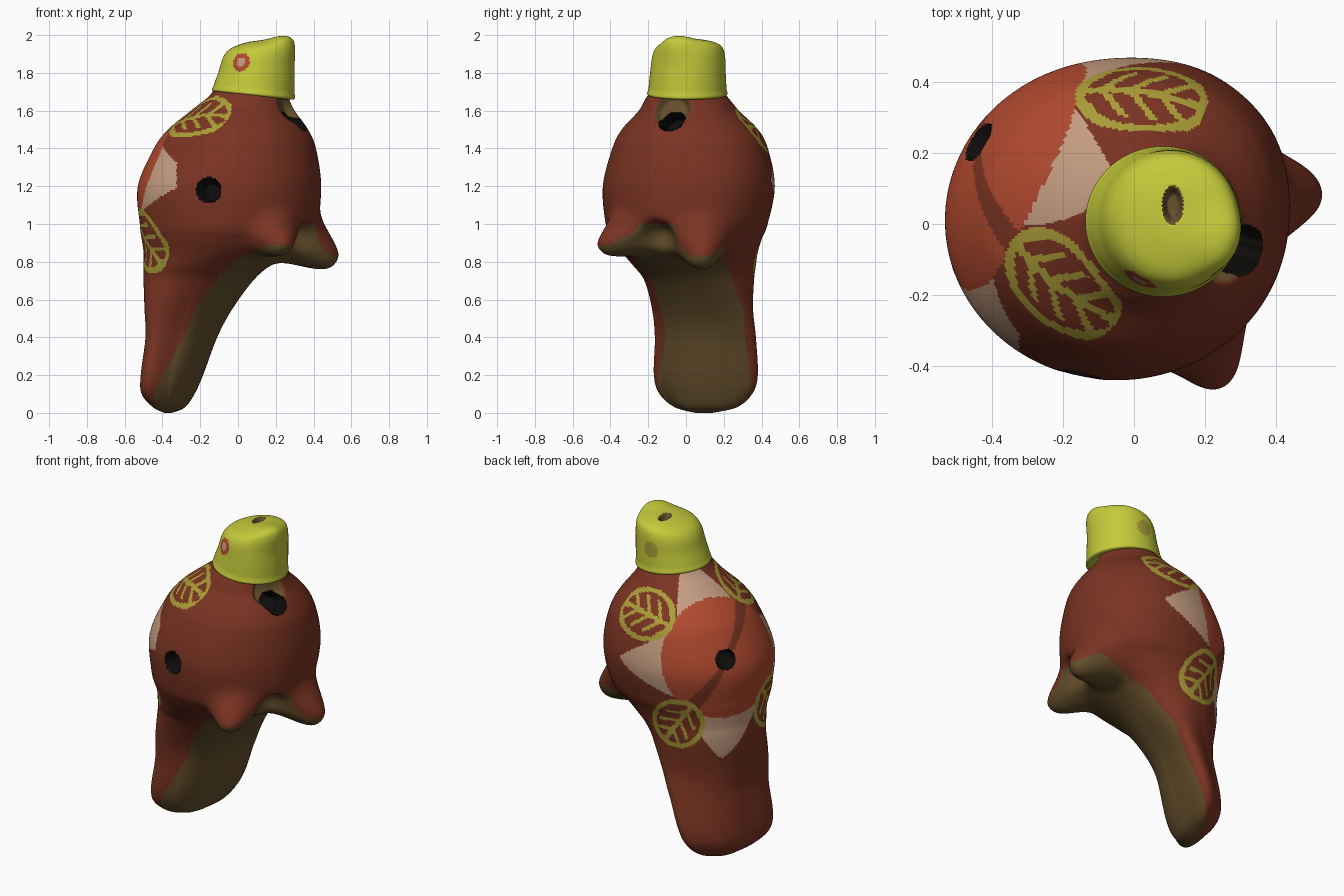
import bpy, bmesh, math
from mathutils import Vector

cube = bpy.data.objects.get("Cube")
if cube:
    bpy.data.objects.remove(cube)


def linear(c):
    c /= 255
    return c / 12.92 if c <= 0.04 else ((c + 0.055) / 1.055) ** 2.4


def material(name, *rgb):
    m = bpy.data.materials.new(name)
    m.use_nodes = True
    col = [linear(c) for c in rgb] + [1]
    m.diffuse_color = col
    node = next(n for n in m.node_tree.nodes if n.type == "BSDF_PRINCIPLED")
    node.inputs["Base Color"].default_value = col
    node.inputs["Roughness"].default_value = 0.7
    return m


MATERIALS = [
    material("red brown clay", 123, 52, 34),
    material("flower red", 178, 74, 47),
    material("petal beige", 198, 158, 130),
    material("leaf olive", 172, 157, 56),
    material("underside brown", 102, 79, 44),
    material("hole black", 14, 13, 12),
    material("head yellow", 197, 202, 58),
]
CLAY, RED, BEIGE, OLIVE, BROWN, BLACK, YELLOW = range(len(MATERIALS))


def smooth(t):
    t = max(0.0, min(1.0, t))
    return t * t * (3 - 2 * t)


def spline(p0, p1, p2, p3, t):
    """Catmull-Rom blend of four table rows."""
    return [0.5 * (2 * b + (c - a) * t + (2 * a - 5 * b + 4 * c - d) * t * t
                   + (3 * b - a - 3 * c + d) * t ** 3)
            for a, b, c, d in zip(p0, p1, p2, p3)]


def loft(rows, segments, step):
    """Closed skin through rows of (z, x low, x high, y low, y high)."""
    bm = bmesh.new()
    rings = []
    last = len(rows) - 1
    for i in range(last):
        quad = [rows[max(0, min(last, i + k))] for k in (-1, 0, 1, 2)]
        gap = max(abs(a - b) for a, b in zip(quad[1], quad[2]))
        count = max(2, math.ceil(gap / step))
        for j in range(count + (i == last - 1)):
            rings.append(spline(*quad, j / count))
    loops = []
    for z, xa, xb, ya, yb in rings:
        tail = 1 - smooth((z - 0.4) / 0.5)      # tail is boxier and turned
        power, phase = 1 - 0.2 * tail, 0.68 * tail
        loop = []
        for k in range(segments):
            t = math.tau * k / segments
            c, s = math.cos(t), math.sin(t + phase)
            c = math.copysign(abs(c) ** power, c)
            s = math.copysign(abs(s) ** power, s)
            loop.append(bm.verts.new(((xa + xb + (xb - xa) * c) / 2,
                                      (ya + yb + (yb - ya) * s) / 2, z)))
        loops.append(loop)
    for a, b in zip(loops, loops[1:]):
        for k in range(segments):
            n = (k + 1) % segments
            bm.faces.new((a[k], a[n], b[n], b[k]))
    bm.faces.new(loops[0][::-1])
    bm.faces.new(loops[-1])
    return bm


def pull(bm, base, shift, radius):
    """Drag a blunt bump out of the skin."""
    base, shift = Vector(base), Vector(shift)
    for v in bm.verts:
        v.co += shift * math.exp(-((v.co - base).length / radius) ** 3)


def snap(bm, point):
    """Nearest skin point and its normal."""
    point = Vector(point)
    v = min(bm.verts, key=lambda w: (w.co - point).length_squared)
    return v.co.copy(), v.normal.copy()


def dent(bm, centre, axis, radius, depth):
    for v in bm.verts:
        d = (v.co - centre).length / radius
        if d < 1:
            v.co -= axis * depth * smooth((1 - d) * 2.5)


def finish(bm, name):
    mesh = bpy.data.meshes.new(name)
    bm.to_mesh(mesh)
    bm.free()
    for m in MATERIALS:
        mesh.materials.append(m)
    obj = bpy.data.objects.new(name, mesh)
    bpy.context.collection.objects.link(obj)
    bpy.ops.object.select_all(action="DESELECT")
    obj.select_set(True)
    bpy.context.view_layer.objects.active = obj
    bpy.ops.object.shade_smooth_by_angle(angle=math.radians(50))


# Body with tail, flank bulge, two blunt feet and the hollow between them
body = loft([
    (0, -.39, -.35, .05, .14), (.03, -.45, -.28, -.06, .27), (.1, -.51, -.23, -.14, .35),
    (.2, -.515, -.185, -.17, .38), (.4, -.49, -.11, -.165, .37), (.55, -.495, -.03, -.18, .355),
    (.7, -.5, .08, -.22, .36), (.78, -.5, .17, -.28, .37), (.85, -.5, .28, -.34, .38),
    (.92, -.51, .36, -.39, .4), (1, -.52, .415, -.425, .43), (1.2, -.53, .435, -.44, .465),
    (1.4, -.445, .41, -.39, .43), (1.5, -.37, .37, -.34, .38), (1.6, -.25, .3, -.25, .28),
    (1.67, -.16, .268, -.21, .222), (1.72, -.11, .25, -.16, .17), (1.74, 0, .1, -.05, .05)],
    280, 0.01)
pull(body, (.28, .34, 1.2), (.025, .02, 0), .3)
pull(body, (.37, .09, .88), (.17, .005, -.125), .135)
pull(body, (.22, -.35, .9), (.055, -.14, -.075), .125)
hollow = Vector((.33, -.15, .94))
pull(body, (.37, -.16, .91), (-.06, .03, .04), .09)
body.normal_update()

# Painted flower: centre, side and up directions on the back
flower, _ = snap(body, (-.42, .22, 1.28))
side, up = Vector((-.5, -.87, 0)), Vector((0, 0, 1))
leaves = []
for spot in ((.01, .36, 1.5), (-.2, -.155, 1.545), (-.205, .385, .87), (-.5, -.115, .91)):
    p, n = snap(body, spot)
    along = (p - flower).normalized()
    leaves.append((p, along, along.cross(n).normalized()))
side_hole = snap(body, (-.15, -.4, 1.18))
mouth_rim, _ = snap(body, (.28, -.08, 1.61))
mouth, _ = snap(body, (.32, -.08, 1.555))
HOLES = ((flower, .062), (side_hole[0], .07), (mouth, .074))
EDGE = ((-.4, 0), (-.31, .2), (-.16, .55), (0, .75), (.125, .82), (.3, .88), (.38, 1), (.6, 1))
SEPALS = ((98, .22), (187, .2), (269, .2), (-6, .2))


def underside_edge(s):
    for (a, za), (b, zb) in zip(EDGE, EDGE[1:]):
        if a <= s < b:
            return za + (zb - za) * (s - a) / (b - a)
    return -1


def leaf_colour(p):
    for centre, along, across in leaves:
        d = p - centre
        a, b = d.dot(along), abs(d.dot(across))
        r = math.hypot(0.9 * a, b)
        if d.length < 0.2 and r < 0.155:
            vein = b < 0.013 or (b < 0.1 and abs((a - b * 0.7 + 0.13) % 0.075 - 0.035) < 0.012)
            return OLIVE if r > 0.127 or vein else CLAY
    return None


def flower_colour(p):
    d = p - flower
    e, h = d.dot(side), d.dot(up)
    wide = e * 0.84 if e > 0 else e             # flower reaches further round the side
    r = math.sqrt(max(0, d.length_squared - e * e + wide * wide))
    if r < 0.37:
        slope = 0.85 if h > 0 else 0.68
        return CLAY if abs(e - slope * h) < 0.02 + 0.09 * r else RED
    if r < 0.63 and (p.y > 0 or p.x < -.325):
        theta = math.atan2(h, wide)
        for angle, half in SEPALS:
            off = (theta - math.radians(angle) + math.pi) % math.tau - math.pi
            if abs(off) < 1 and r * abs(math.sin(off)) < half * ((0.63 - r) / 0.26) ** 0.75:
                return BEIGE
    return None


def body_colour(p, n):
    if any((p - c).length < r for c, r in HOLES):
        return BLACK
    if (p - mouth_rim).length < 0.1:
        return BROWN
    s = 0.92 * p.x - 0.39 * p.y
    in_hollow = (p - hollow).length < 0.12 and p.z < 1
    if in_hollow or p.z < underside_edge(s) and (p.z < 0.7 or n.z < -0.15):
        return BROWN
    leaf = leaf_colour(p)
    if leaf is not None:
        return leaf
    return flower_colour(p) or CLAY


for f in body.faces:
    f.material_index = body_colour(f.calc_center_median(), f.normal)

# Sound holes and the mouth notch
inward = Vector((.85, -.25, .35)).normalized()
mouth_verts = [v for v in body.verts if (v.co - mouth).length < .066]
dent(body, flower, Vector((-.85, .5, .1)), .058, .11)
dent(body, *side_hole, .066, .11)
dent(body, mouth_rim, inward, .11, .05)
for v in mouth_verts:
    v.co -= inward * 0.09
finish(body, "body")

# Head with a blunt raised beak
head = loft([
    (1.675, -.06, .22, -.12, .14), (1.68, -.133, .296, -.2, .214), (1.72, -.127, .299, -.198, .214),
    (1.8, -.105, .3, -.19, .21), (1.9, -.08, .295, -.175, .205), (1.945, -.04, .27, -.14, .18),
    (1.967, .04, .2, -.06, .11), (1.97, .1, .12, .02, .04)], 160, 0.008)
for v in head.verts:
    v.co.z += (0.22 * smooth((v.co.z - 1.68) / 0.25) - 0.1) * (v.co.x - 0.1)
pull(head, (.27, -.06, 1.97), (.012, -.01, .025), .1)
head.normal_update()
eye, _ = snap(head, (.02, -.15, 1.855))
far_eye, _ = snap(head, (.1, .21, 1.82))
blow_hole, _ = snap(head, (.11, .055, 1.97))


def slot_distance(p):
    d = p - blow_hole
    return math.hypot(d.x / 0.03, d.y / 0.055) if p.z > 1.9 else 9


def head_colour(p):
    r = (p - eye).length
    if r < 0.05:
        return BEIGE if r < 0.025 else RED
    if (p - far_eye).length < 0.048:
        return OLIVE
    return BROWN if slot_distance(p) < 1 else YELLOW


for f in head.faces:
    f.material_index = head_colour(f.calc_center_median())
for v in head.verts:
    v.co.z -= 0.04 * smooth((1 - slot_distance(v.co)) * 2)
finish(head, "head")
